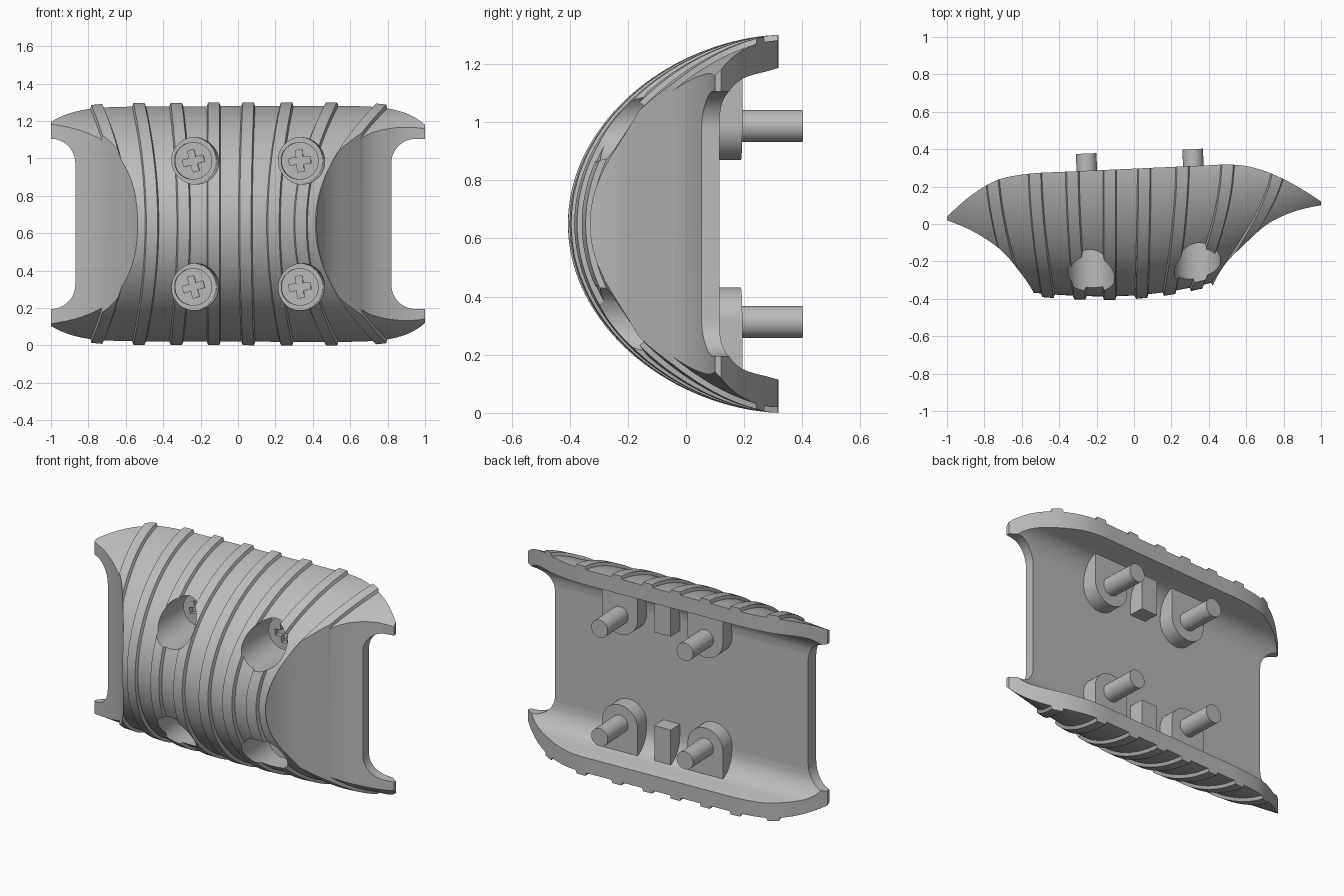
import bpy, bmesh, math
from mathutils import Matrix

cube = bpy.data.objects.get("Cube")
if cube:
    bpy.data.objects.remove(cube)

MID = 0.65                                            # height of the mirror plane
TILT = Matrix.Rotation(math.radians(2.4), 4, "Z")     # back hardware is slightly turned

grey = bpy.data.materials.new("plain grey")
grey.use_nodes = True
grey.diffuse_color = (0.5, 0.5, 0.5, 1)
grey.node_tree.nodes["Principled BSDF"].inputs["Base Color"].default_value = (0.5, 0.5, 0.5, 1)


def finish(name, bm, tilt=False):
    bmesh.ops.recalc_face_normals(bm, faces=bm.faces)
    mesh = bpy.data.meshes.new(name)
    bm.to_mesh(mesh)
    bm.free()
    if tilt:
        mesh.transform(TILT)
    mesh.materials.append(grey)
    obj = bpy.data.objects.new(name, mesh)
    bpy.context.collection.objects.link(obj)
    return obj


def prism(name, pts, plane, lo, hi, tilt=False):
    """Extrude a 2D outline lying in plane 'xy', 'xz' or 'yz'."""
    place = {"xy": lambda a, b, c: (a, b, c),
             "xz": lambda a, b, c: (a, c, b),
             "yz": lambda a, b, c: (c, a, b)}[plane]
    bm = bmesh.new()
    rings = [[bm.verts.new(place(a, b, c)) for a, b in pts] for c in (lo, hi)]
    for ring in rings:
        bm.faces.new(ring)
    n = len(pts)
    for i in range(n):
        j = (i + 1) % n
        bm.faces.new((rings[0][i], rings[0][j], rings[1][j], rings[1][i]))
    return finish(name, bm, tilt)


def arc(cx, cy, r, a0, a1, n):
    angles = [math.radians(a0 + (a1 - a0) * i / n) for i in range(n + 1)]
    return [(cx + r * math.cos(a), cy + r * math.sin(a)) for a in angles]


def rod(name, x, z, r, y0, y1):
    return prism(name, arc(x, z, r, 0, 352.5, 47), "xz", y0, y1, True)


def spline(pts, n=6):
    """Smooth curve through the points."""
    out = []
    for i in range(len(pts) - 1):
        p0, p1, p2, p3 = (pts[max(0, min(len(pts) - 1, i + k))] for k in (-1, 0, 1, 2))
        for s in range(n):
            t = s / n
            out.append(tuple(0.5 * (2 * b + (c - a) * t + (2 * a - 5 * b + 4 * c - d) * t * t
                                    + (3 * b - a - 3 * c + d) * t ** 3)
                             for a, b, c, d in zip(p0, p1, p2, p3)))
    return out + [pts[-1]]


def boolean(target, tool, operation="DIFFERENCE"):
    mod = target.modifiers.new("cut", "BOOLEAN")
    mod.operation, mod.solver, mod.object = operation, "EXACT", tool
    bpy.context.view_layer.objects.active = target
    bpy.ops.object.modifier_apply(modifier=mod.name)
    bpy.data.objects.remove(tool)


def smooth(obj):
    bpy.ops.object.select_all(action="DESELECT")
    obj.select_set(True)
    bpy.context.view_layer.objects.active = obj
    bpy.ops.object.shade_smooth_by_angle(angle=math.radians(28))


# Ribbed shell: columns follow the ribs, which fan out from the middle to the edges
RIBS = [(-0.62, -0.76), (-0.46, -0.53), (-0.29, -0.33), (-0.13, -0.13),
        (0.04, 0.055), (0.19, 0.26), (0.335, 0.5), (0.45, 0.775)]
columns = [(-1.05, -1.05, 0)]
for mid, edge in RIBS + [(1.05, 1.05)]:
    last, half = columns[-1], 0.037 if mid < 1 else 0
    for k in (1, 2, 3):
        f = k / 4
        columns.append((last[0] + (mid - half - last[0]) * f,
                        last[1] + (edge - half - last[1]) * f, 0))
    if half:
        columns += [(mid + o, edge + o, h) for o, h in
                    ((-0.037, 0), (-0.03, 0.019), (0.03, 0.019), (0.037, 0))]
    else:
        columns.append((mid, edge, 0))

ROWS, BACK = 72, 0.33
bm = bmesh.new()
grid = []
for mid, edge, rise in columns:
    col = []
    for r in range(ROWS + 1):
        t = math.pi * (r / ROWS - 0.5)
        w, c = math.sin(t), max(0.0, math.cos(t))
        if r in (0, ROWS):
            c = 0.0
        x = mid + (edge - mid) * w * w
        front = -0.387 + (0.23 if x > -0.15 else 0.13) * (x + 0.15) ** 2
        y = BACK - (BACK - front) * c ** 1.11 - rise * c
        col.append(bm.verts.new((x, y, MID + (0.631 + rise) * w)))
    grid.append(col)
for a, b in zip(grid, grid[1:]):
    for r in range(ROWS):
        bm.faces.new((a[r], a[r + 1], b[r + 1], b[r]))
    bm.faces.new((a[0], b[0], b[ROWS], a[ROWS]))
bm.faces.new(grid[0])
bm.faces.new(grid[-1])
shell = finish("ribbed_shell", bm)

# Plan outline: curved back rim and the two concave end scoops
rim_left = spline([(-1, 0.04), (-0.9, 0.13), (-0.8, 0.2), (-0.7, 0.245), (-0.55, 0.27), (-0.4, 0.278)])
rim_right = spline([(0.4, 0.314), (0.5, 0.318), (0.6, 0.31), (0.7, 0.283), (0.8, 0.24), (0.9, 0.185), (1, 0.12)])
scoop_right = spline([(1, 0.1), (0.9, 0.08), (0.8, 0.045), (0.7, -0.01), (0.6, -0.1),
                      (0.5, -0.2), (0.44, -0.29), (0.38, -0.42)])
scoop_left = spline([(-0.5, -0.45), (-0.54, -0.36), (-0.6, -0.27), (-0.7, -0.15),
                     (-0.8, -0.075), (-0.9, -0.02), (-1, 0.02)])
boolean(shell, prism("plan", rim_left + rim_right + scoop_right + scoop_left, "xy", -0.2, 1.5),
        "INTERSECT")

# Long channel along the back
flank = spline([(0.08, 0.36), (0.088, 0.415), (0.11, 0.458), (0.14, 0.488), (0.18, 0.508),
                (0.25, 0.525), (0.32, 0.54), (0.5, 0.56)], 4)
channel = [(y, MID + h) for y, h in flank] + [(y, MID - h) for y, h in reversed(flank)]
boolean(shell, prism("channel", channel, "yz", -1.4, 1.4, True))

# Rounded notch at each end
for wall, side in ((-0.87, -1), (0.82, 1)):
    corner = [(wall + side * (0.13 + dx), 0.325 + dz) for dx, dz in arc(0, 0, 0.13, 270, 180, 12)]
    half = [(side * 1.3, 0.195)] + corner
    boolean(shell, prism("notch", half + [(x, 2 * MID - z) for x, z in reversed(half)],
                         "xz", -0.7, 0.6))

# Screws: bore, slotted head, pin and rounded boss at four places
for xname, x in (("right", -0.24), ("left", 0.33)):
    for zname, side in (("lower", -1), ("upper", 1)):
        z = MID + side * 0.337
        tag = zname + "_" + xname
        boolean(shell, rod("bore", x, z, 0.125, -0.8, 0.02))

        head = rod("screw_head_" + tag, x, z, 0.1, -0.04, 0.03)
        a, b = 0.018, 0.058
        cross = [(b, -a), (b, a), (a, a), (a, b), (-a, b), (-a, a),
                 (-b, a), (-b, -a), (-a, -a), (-a, -b), (a, -b), (a, -a)]
        turn = math.radians(15 if x < 0 else 5)
        cross = [(x + p * math.cos(turn) - q * math.sin(turn),
                  z + p * math.sin(turn) + q * math.cos(turn)) for p, q in cross]
        boolean(head, prism("slot", cross, "xz", -0.1, -0.01, True))
        smooth(head)

        smooth(rod("pin_" + tag, x, z, 0.055, 0.1, 0.387))

        dome = arc(x, z, 0.118, 0, -180 * side, 24)
        outer = z + side * 0.19
        smooth(prism("boss_" + tag, dome + [(x - 0.118, outer), (x + 0.118, outer)],
                     "xz", 0.05, 0.175, True))
smooth(shell)

# Small blocks between the bosses
for zname, side in (("lower", -1), ("upper", 1)):
    z0, z1 = MID + side * 0.29, MID + side * 0.51
    prism("block_" + zname, [(-0.01, z0), (0.1, z0), (0.1, z1), (-0.01, z1)],
          "xz", 0.05, 0.175, True)
